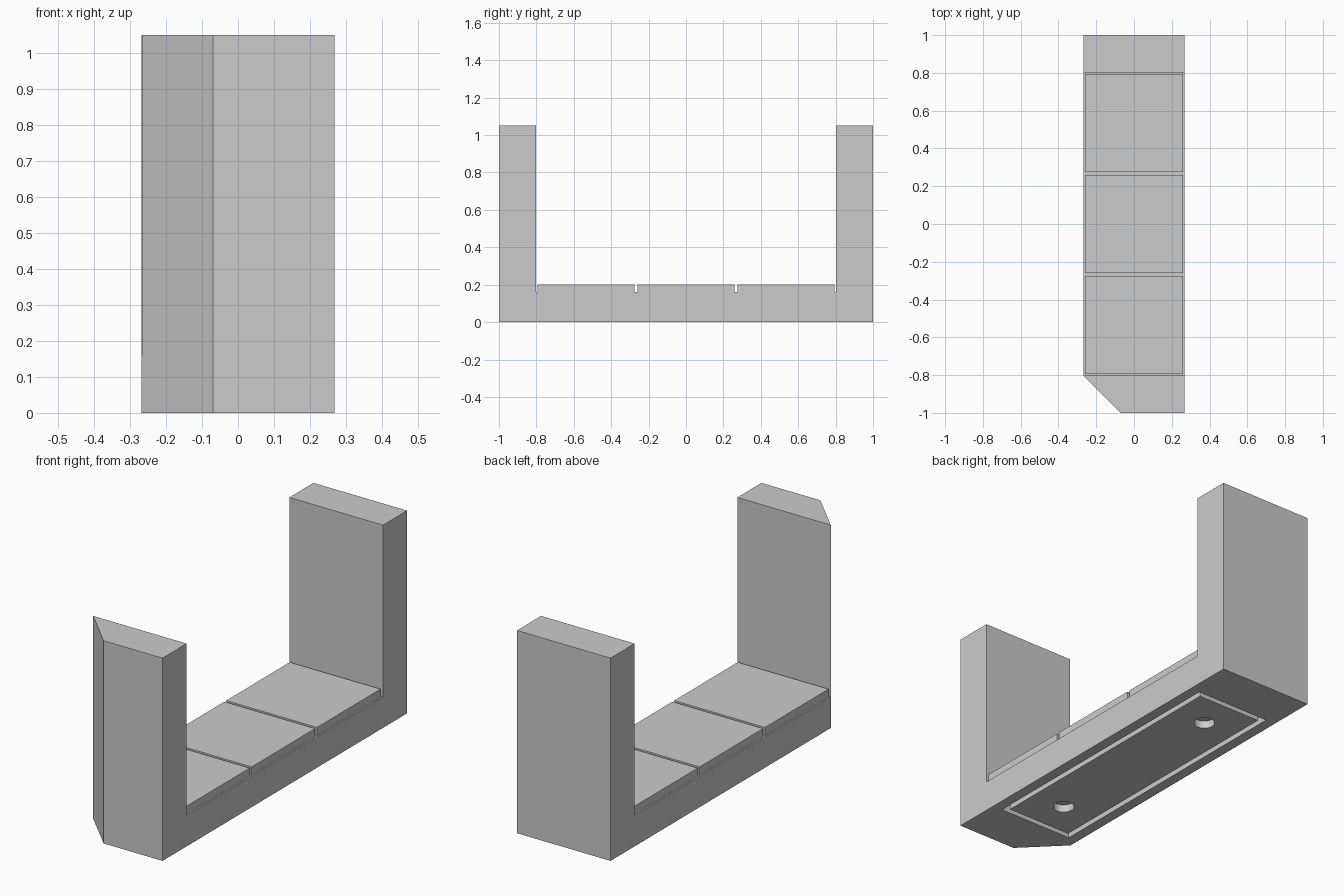
import bpy
import bmesh
from mathutils import Matrix, Vector

old = bpy.data.objects.get("Cube")
if old:
    bpy.data.objects.remove(old, do_unlink=True)

HALF_W, POST, TALL = 0.268, 0.803, 1.05
SLAB = 0.16      # slab height under the tiles
DEPTH = 0.04     # depth of the underside groove and holes

grey = bpy.data.materials.new("plain_grey")
grey.use_nodes = True
colour = (0.6, 0.6, 0.6, 1)
grey.diffuse_color = colour
grey.node_tree.nodes["Principled BSDF"].inputs["Base Color"].default_value = colour


def finish(name, bm):
    bmesh.ops.recalc_face_normals(bm, faces=bm.faces[:])
    mesh = bpy.data.meshes.new(name)
    bm.to_mesh(mesh)
    bm.free()
    mesh.materials.append(grey)
    obj = bpy.data.objects.new(name, mesh)
    bpy.context.collection.objects.link(obj)
    return obj


def box(name, x, y0, y1, z0, z1):
    """Box centred on x = 0 with half width x."""
    bm = bmesh.new()
    place = Matrix.Translation((0, (y0 + y1) / 2, (z0 + z1) / 2))
    size = Matrix.Diagonal((2 * x, y1 - y0, z1 - z0, 1))
    bmesh.ops.create_cube(bm, size=1, matrix=place @ size)
    return finish(name, bm)


def cut(obj, cutter):
    mod = obj.modifiers.new("cut", 'BOOLEAN')
    mod.operation = 'DIFFERENCE'
    mod.solver = 'EXACT'
    mod.object = cutter
    cutter.hide_render = True
    cutter.hide_set(True)


# U-shaped body: side profile extruded across the width
half = [(1, 0), (1, TALL), (POST, TALL), (POST, SLAB)]
profile = half + [(-y, z) for y, z in reversed(half)]
bm = bmesh.new()
face = bm.faces.new([bm.verts.new((-HALF_W, y, z)) for y, z in profile])
side = bmesh.ops.extrude_face_region(bm, geom=[face])
moved = [v for v in side["geom"] if isinstance(v, bmesh.types.BMVert)]
bmesh.ops.translate(bm, verts=moved, vec=(2 * HALF_W, 0, 0))

# Sloped corner on the front post
sliced = bmesh.ops.bisect_plane(
    bm, geom=bm.verts[:] + bm.edges[:] + bm.faces[:],
    plane_co=Vector((-0.07, -1, 0)), plane_no=Vector((-1, -1, 0)),
    clear_outer=True)
rim = [e for e in sliced["geom_cut"] if isinstance(e, bmesh.types.BMEdge)]
bmesh.ops.holes_fill(bm, edges=rim, sides=0)
body = finish("body", bm)

# Underside recess and the panel that leaves a groove around it
cut(body, box("recess_cutter", 0.213, -0.75, 0.75, -0.1, DEPTH))
panel = box("underside_panel", 0.185, -0.722, 0.722, 0, DEPTH)

# Round screw holes through the panel
for label, y in (("front", -0.535), ("back", 0.535)):
    bm = bmesh.new()
    bmesh.ops.create_cone(bm, cap_ends=True, segments=32, radius1=0.051,
                          radius2=0.051, depth=0.2,
                          matrix=Matrix.Translation((0, y, 0)))
    cut(panel, finish(label + "_hole_cutter", bm))

# Three tiles on the slab, separated by narrow gaps
for label, y in (("front", -0.535), ("middle", 0), ("back", 0.535)):
    box(label + "_tile", 0.26, y - 0.26, y + 0.26, SLAB, 0.202)
